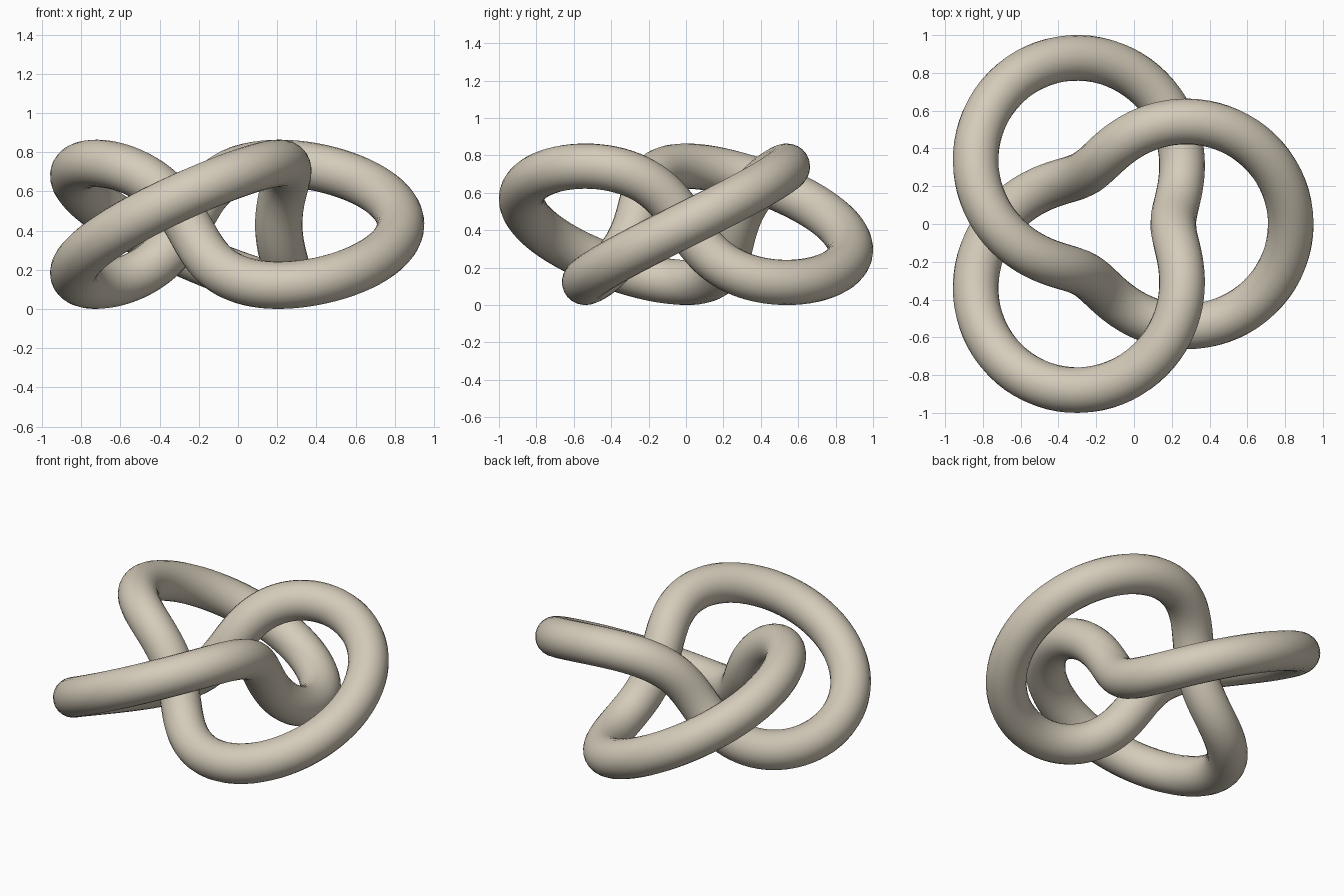
import bpy
from math import sin, cos, tau

cube = bpy.data.objects.get("Cube")
if cube:
    bpy.data.objects.remove(cube, do_unlink=True)

SCALE = 0.311      # minor radius of the guiding torus (major is twice this)
TUBE = 0.121       # radius of the tube itself
CENTRE_X = -0.103  # the three-lobed outline is not symmetric in x
STEPS = 240

beige = bpy.data.materials.new("warm beige")
beige.use_nodes = True
beige.diffuse_color = (0.66, 0.60, 0.49, 1)
beige.node_tree.nodes["Principled BSDF"].inputs["Base Color"].default_value = beige.diffuse_color


def knot_point(t):
    """Trefoil path: two turns around the axis, three around the tube ring."""
    reach = SCALE * (2 + cos(3 * t))
    return (CENTRE_X + reach * cos(2 * t),
            reach * sin(2 * t),
            SCALE + TUBE + SCALE * sin(3 * t))


# Closed path with a round bevel
curve = bpy.data.curves.new("trefoil_knot", "CURVE")
curve.dimensions = "3D"
curve.fill_mode = "FULL"
curve.twist_mode = "MINIMUM"
curve.bevel_depth = TUBE
curve.bevel_resolution = 10
spline = curve.splines.new("POLY")
spline.points.add(STEPS - 1)
for i, point in enumerate(spline.points):
    point.co = (*knot_point(tau * i / STEPS), 1)
spline.use_cyclic_u = True
curve.materials.append(beige)

knot = bpy.data.objects.new("trefoil_knot", curve)
bpy.context.collection.objects.link(knot)

# Turn the tube into a smooth mesh
bpy.ops.object.select_all(action="DESELECT")
knot.select_set(True)
bpy.context.view_layer.objects.active = knot
bpy.ops.object.convert(target="MESH")
bpy.ops.object.shade_smooth()
